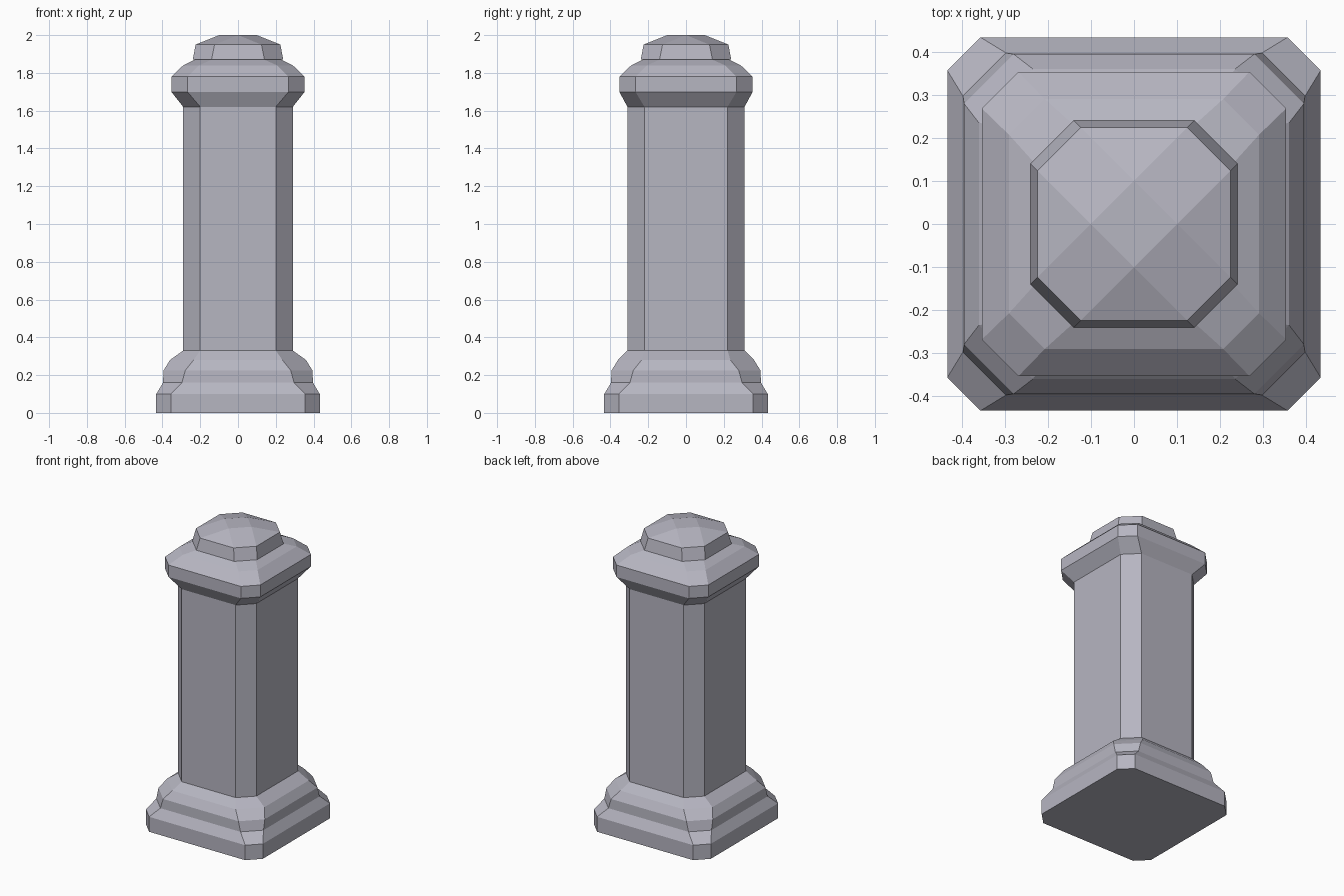
import bpy, bmesh

if "Cube" in bpy.data.objects:
    bpy.data.objects.remove(bpy.data.objects["Cube"])

# dark, slightly bluish stone
stone = bpy.data.materials.new("stone")
stone.diffuse_color = (0.47, 0.465, 0.535, 1)
stone.use_nodes = True
stone.node_tree.nodes["Principled BSDF"].inputs["Base Color"].default_value = stone.diffuse_color


def octagon(hx, hy, c):
    # square outline with its corners cut by c
    return [(hx, c - hy), (hx, hy - c), (hx - c, hy), (c - hx, hy),
            (-hx, hy - c), (-hx, c - hy), (c - hx, -hy), (hx - c, -hy)]


def stack(name, rings):
    # loft through chamfered squares: (z, half x, half y, corner cut)
    bm = bmesh.new()
    loops = [[bm.verts.new((x, y, z)) for x, y in octagon(hx, hy, c)]
             for z, hx, hy, c in rings]
    for a, b in zip(loops, loops[1:]):
        for i in range(8):
            j = (i + 1) % 8
            bm.faces.new((a[i], a[j], b[j], b[i]))
    bm.faces.new(loops[0][::-1])
    bm.faces.new(loops[-1])
    bmesh.ops.remove_doubles(bm, verts=bm.verts, dist=1e-4)
    bmesh.ops.recalc_face_normals(bm, faces=bm.faces)
    me = bpy.data.meshes.new(name)
    bm.to_mesh(me)
    bm.free()
    me.materials.append(stone)
    ob = bpy.data.objects.new(name, me)
    bpy.context.collection.objects.link(ob)
    return ob


SHAFT = (0.29, 0.31, 0.09)

# stepped foot
stack("base", [(0, .433, .433, .077), (.10, .433, .433, .077),
               (.16, .397, .397, .10), (.225, .394, .394, .115),
               (.28, .36, .36, .125), (.33, *SHAFT)])

# long chamfered column
stack("shaft", [(.33, *SHAFT), (1.62, *SHAFT)])

# flared collar
stack("collar", [(1.62, *SHAFT), (1.70, .353, .353, .085), (1.78, .353, .353, .085),
                 (1.84, .29, .29, .083), (1.872, .225, .225, .09)])

# faceted top knob, closing in a small diamond
stack("top_knob", [(1.87, .24, .24, .1), (1.95, .224, .224, .1),
                   (2.0, .1, .1, .1)])
